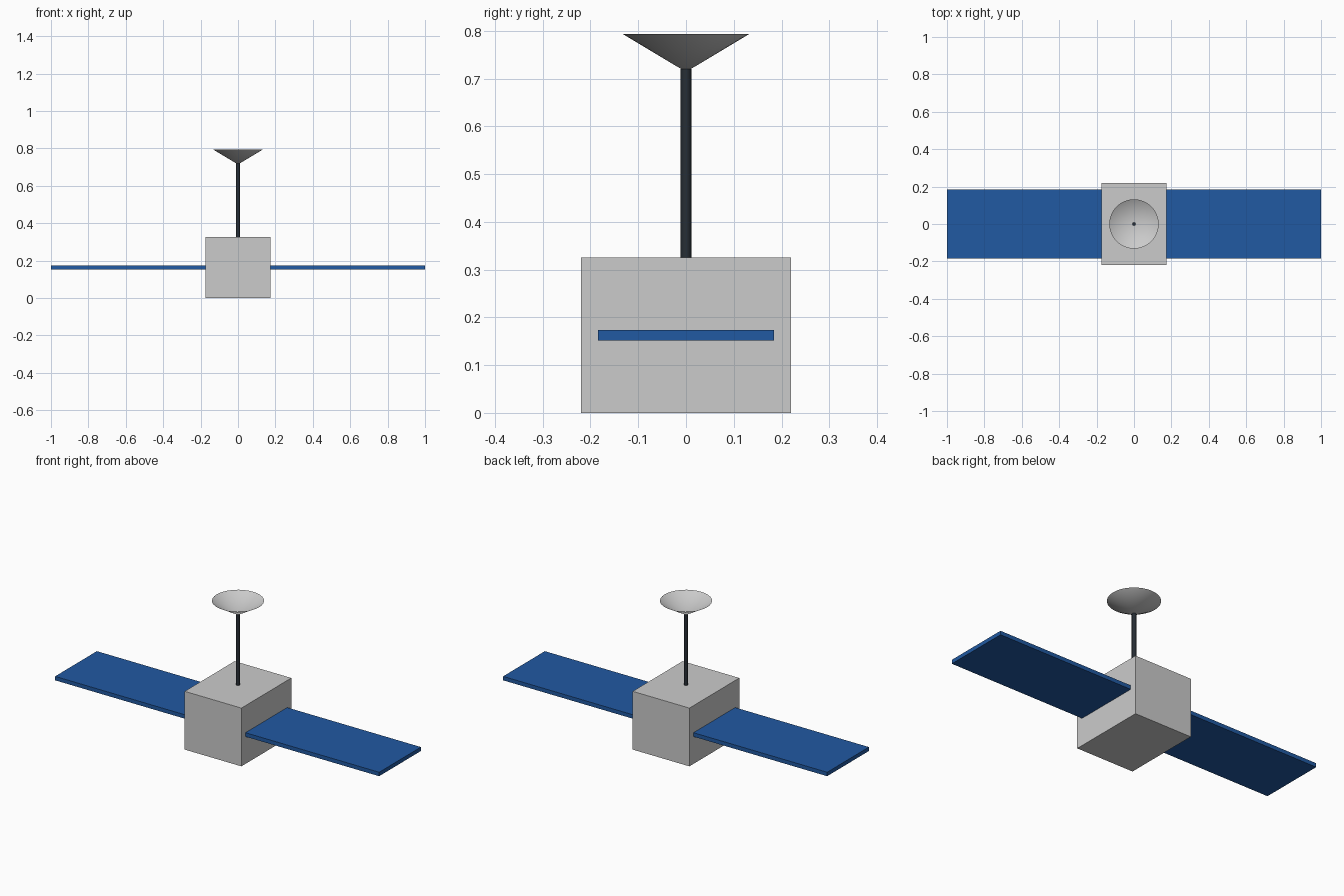
import bpy
import math

if "Cube" in bpy.data.objects:
    bpy.data.objects.remove(bpy.data.objects["Cube"])


def material(name, rgb):
    mat = bpy.data.materials.new(name)
    mat.diffuse_color = (*rgb, 1.0)
    mat.use_nodes = True
    mat.node_tree.nodes["Principled BSDF"].inputs["Base Color"].default_value = mat.diffuse_color
    return mat


def box(name, center, size, mat=None):
    bpy.ops.mesh.primitive_cube_add(size=1, location=center)
    ob = bpy.context.object
    ob.name = name
    ob.scale = size
    bpy.ops.object.transform_apply(location=False, rotation=False, scale=True)
    if mat:
        ob.data.materials.append(mat)
    return ob


def smooth(ob):
    bpy.context.view_layer.objects.active = ob
    bpy.ops.object.shade_smooth_by_angle(angle=math.radians(35))


blue = material("panel_blue", (0.015, 0.10, 0.36))
dark = material("mast_dark", (0.02, 0.027, 0.035))

# Main body
box("body", (0, 0, 0.1625), (0.35, 0.44, 0.325))

# Solar panels, one each side
for side, x in (("left", -1), ("right", 1)):
    box(f"{side}_solar_panel", (x * 0.5875, 0, 0.163), (0.825, 0.368, 0.022), blue)

# Antenna mast
z0, z1 = 0.325, 0.72
bpy.ops.mesh.primitive_cylinder_add(vertices=16, radius=0.011, depth=z1 - z0,
                                    location=(0, 0, (z0 + z1) / 2))
mast = bpy.context.object
mast.name = "antenna_mast"
mast.data.materials.append(dark)
smooth(mast)

# Open conical dish, point down
d0, d1 = 0.714, 0.793
bpy.ops.mesh.primitive_cone_add(vertices=32, radius1=0, radius2=0.132, depth=d1 - d0,
                                end_fill_type='NOTHING', location=(0, 0, (d0 + d1) / 2))
dish = bpy.context.object
dish.name = "antenna_dish"
smooth(dish)
